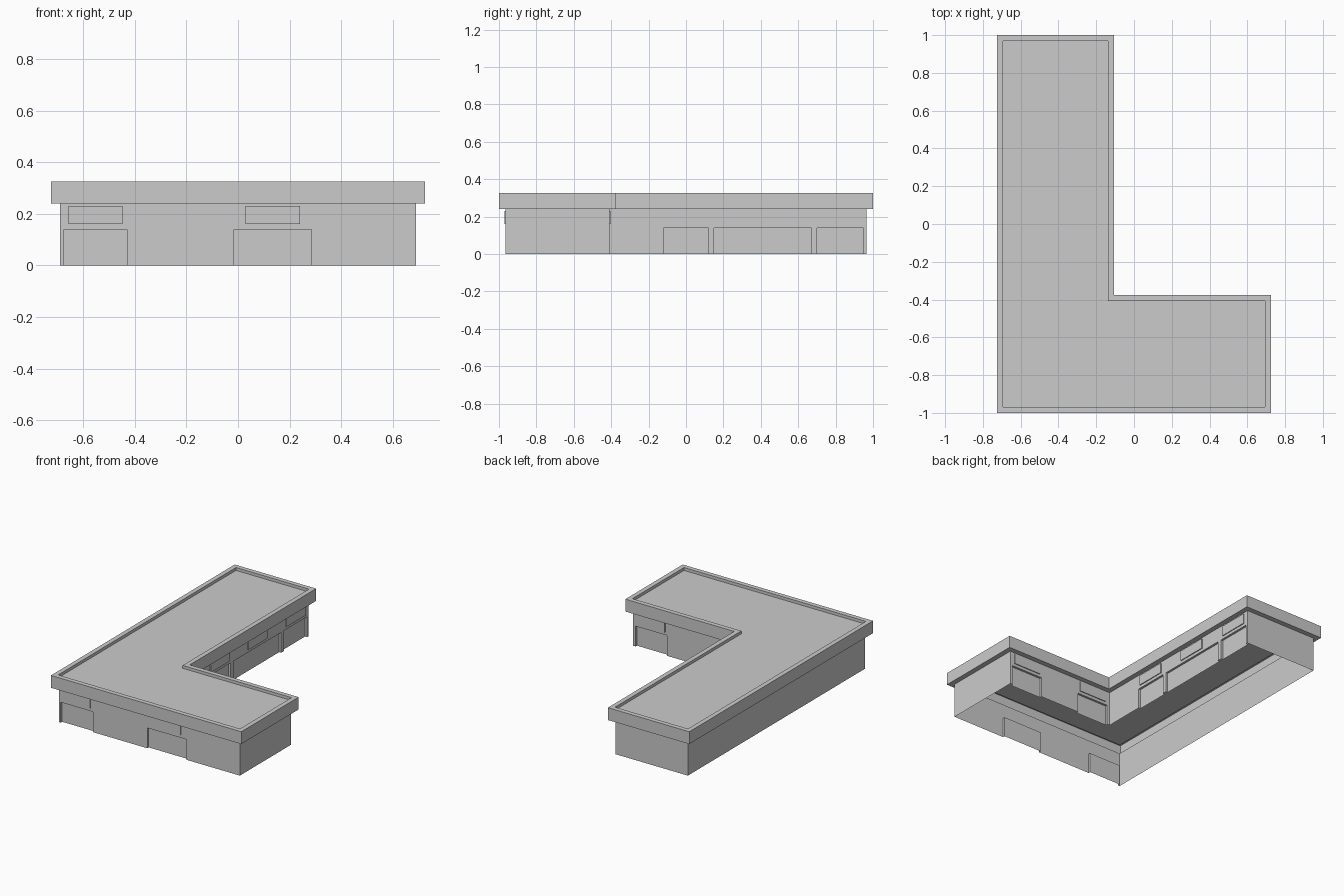
import bpy, bmesh
from mathutils import Vector

if "Cube" in bpy.data.objects:
    bpy.data.objects.remove(bpy.data.objects["Cube"])

WALL_TOP, DOOR_TOP, ROOF_TOP, DECK = 0.24, 0.14, 0.325, 0.305
INSET, RECESS = 0.035, 0.015


def outline(o):
    """L-shaped plan, counter-clockwise, inset by o."""
    return [Vector(p) for p in ((-.725 + o, -1 + o), (.725 - o, -1 + o), (.725 - o, -.375 - o),
                                (-.105 - o, -.375 - o), (-.105 - o, 1 - o), (-.725 + o, 1 - o))]


def finish(name, bm, recalc=False):
    bmesh.ops.remove_doubles(bm, verts=bm.verts, dist=1e-5)
    if recalc:
        bmesh.ops.recalc_face_normals(bm, faces=bm.faces)
    mesh = bpy.data.meshes.new(name)
    bm.to_mesh(mesh)
    bm.free()
    bpy.context.collection.objects.link(bpy.data.objects.new(name, mesh))


def face(bm, pts):
    bm.faces.new([bm.verts.new(p) for p in pts])


def wall(name, p0, p1, doors):
    """One wall with recessed doors and a thin sign panel above each."""
    d = (p1 - p0).normalized()
    n = Vector((d.y, -d.x))
    length = (p1 - p0).length

    def at(s, z, out=0.0):
        return (p0 + d * s + n * out).to_3d() + Vector((0, 0, z))

    bm = bmesh.new()

    def panel(a, b, z0, z1, out=0.0):
        face(bm, [at(a, z0, out), at(b, z0, out), at(b, z1, out), at(a, z1, out)])

    s = 0.0
    for i, (a, b) in enumerate(doors):
        panel(s, a, 0, WALL_TOP)
        panel(a, b, DOOR_TOP, WALL_TOP)
        panel(a, b, 0, DOOR_TOP, -RECESS)
        # jambs and lintel
        face(bm, [at(a, 0), at(a, 0, -RECESS), at(a, DOOR_TOP, -RECESS), at(a, DOOR_TOP)][::-1])
        face(bm, [at(b, 0), at(b, 0, -RECESS), at(b, DOOR_TOP, -RECESS), at(b, DOOR_TOP)])
        face(bm, [at(a, DOOR_TOP), at(a, DOOR_TOP, -RECESS), at(b, DOOR_TOP, -RECESS), at(b, DOOR_TOP)])
        s = b
        # sign panel
        sb = bmesh.new()
        c = (a + b) / 2
        lo = [at(c - .105, .16), at(c + .105, .16), at(c + .105, .16, .006), at(c - .105, .16, .006)]
        hi = [p + Vector((0, 0, .07)) for p in lo]
        face(sb, lo)
        face(sb, hi)
        for k in range(4):
            j = (k + 1) % 4
            face(sb, [lo[k], lo[j], hi[j], hi[k]])
        finish(f"{name}_sign_{i + 1}", sb, True)
    panel(s, length, 0, WALL_TOP)
    finish(name, bm)


# Walls: door spans are distances along each wall
doors = [[(.015, .26), (.675, .975)], [], [(.02, .26), (.565, .81)],
         [(.29, .53), (.56, 1.08), (1.11, 1.36)], [], []]
names = ["front_wall", "wing_end_wall", "wing_back_wall", "court_wall", "back_wall", "left_wall"]
corners = outline(INSET)
for i in range(6):
    wall(names[i], corners[i], corners[(i + 1) % 6], doors[i])

# Roof: soffit, fascia, parapet cap and sunken deck
bm = bmesh.new()
rings = [(INSET, WALL_TOP), (0, WALL_TOP), (0, ROOF_TOP), (.032, ROOF_TOP), (.032, DECK)]
loops = [[bm.verts.new((p.x, p.y, z)) for p in outline(o)] for o, z in rings]
for low, high in zip(loops, loops[1:]):
    for k in range(6):
        j = (k + 1) % 6
        bm.faces.new((low[k], low[j], high[j], high[k]))
bm.faces.new(loops[-1])
finish("roof", bm)
